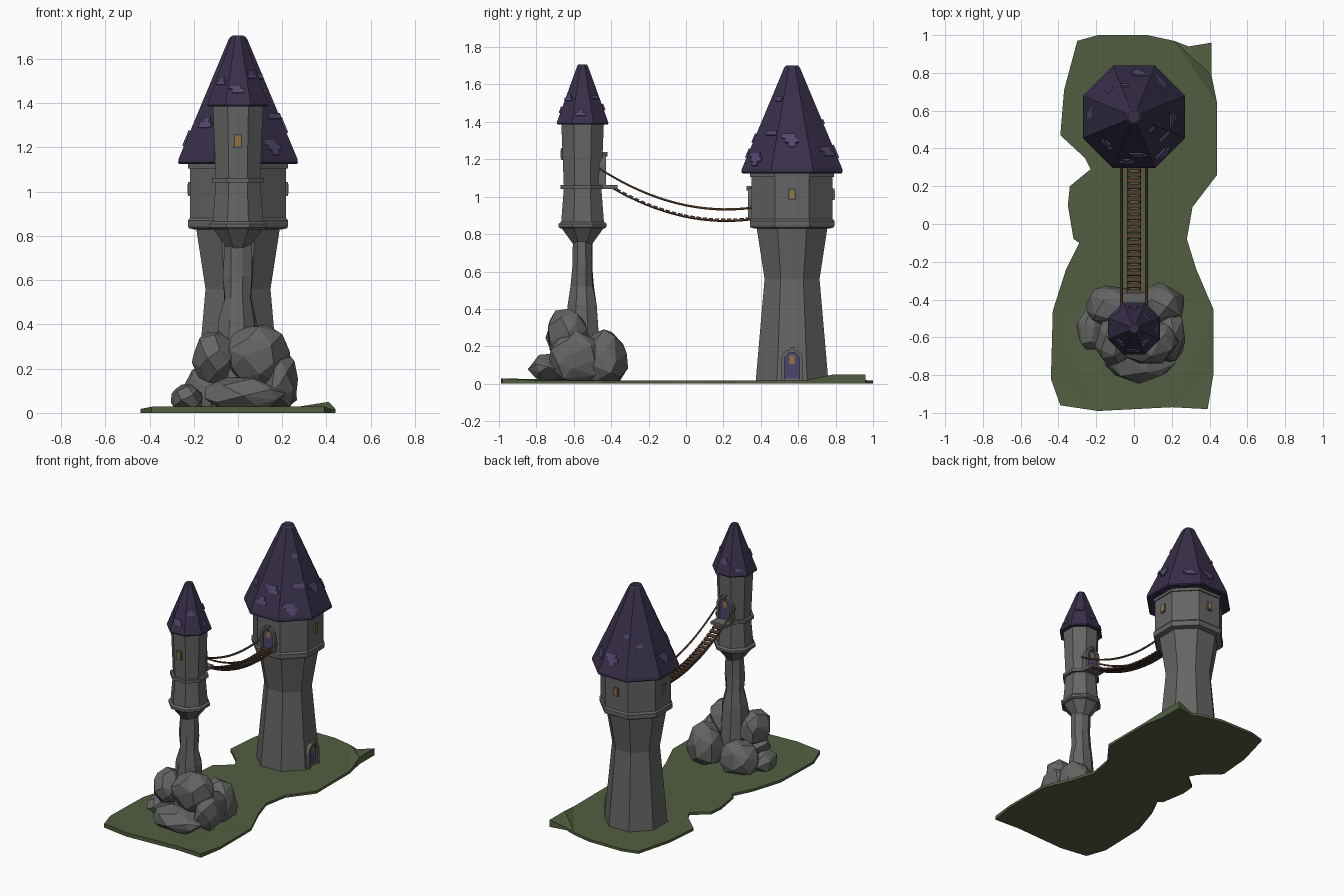
import bpy, bmesh, math, random
from math import sin, cos, pi, radians, atan2
from mathutils import Matrix, Vector

if "Cube" in bpy.data.objects:
    bpy.data.objects.remove(bpy.data.objects["Cube"], do_unlink=True)
random.seed(7)


def material(name, r, g, b):
    m = bpy.data.materials.new(name)
    m.use_nodes = True
    m.diffuse_color = (r, g, b, 1)
    shader = m.node_tree.nodes["Principled BSDF"]
    shader.inputs["Base Color"].default_value = (r, g, b, 1)
    shader.inputs["Roughness"].default_value = 0.9
    return m


stone = material("grey stone", .13, .13, .128)
roof_dark = material("dark purple roof", .04, .029, .068)
roof_light = material("light purple tile", .085, .065, .16)
door_paint = material("purple door", .075, .06, .15)
grass = material("grass green", .085, .112, .052)
wood = material("brown wood", .075, .042, .027)
rope_tan = material("tan rope", .15, .08, .035)
glow = material("amber window", .33, .18, .04)


def finish(name, bm, mat):
    bmesh.ops.recalc_face_normals(bm, faces=bm.faces)
    mesh = bpy.data.meshes.new(name)
    bm.to_mesh(mesh)
    bm.free()
    mesh.materials.append(mat)
    obj = bpy.data.objects.new(name, mesh)
    bpy.context.scene.collection.objects.link(obj)
    return obj


def boxes(name, mat, items):
    """One object out of many boxes, each given as (matrix, size)."""
    bm = bmesh.new()
    for m, size in items:
        bmesh.ops.create_cube(bm, size=1, matrix=m @ Matrix.Diagonal((*size, 1)))
    return finish(name, bm, mat)


def loft(name, mat, rings):
    """Skin a stack of closed rings and cap both ends."""
    bm = bmesh.new()
    rows = [[bm.verts.new(p) for p in ring] for ring in rings]
    n = len(rows[0])
    for low, high in zip(rows, rows[1:]):
        for i in range(n):
            j = (i + 1) % n
            bm.faces.new((low[i], low[j], high[j], high[i]))
    bm.faces.new(rows[0])
    bm.faces.new(rows[-1])
    return finish(name, bm, mat)


def octagon(name, mat, cy, profile):
    """Eight-sided tower piece; profile holds (half width across flats, height)."""
    k = 1 / cos(pi / 8)
    angles = [(i + .5) * pi / 4 for i in range(8)]
    return loft(name, mat, [[(r * k * cos(a), cy + r * k * sin(a), z) for a in angles]
                            for r, z in profile])


def wall_frame(cy, dist, angle, z):
    """Local x runs along the wall, y points out of it, z is up."""
    return (Matrix.Translation((0, cy, z)) @ Matrix.Rotation(radians(angle - 90), 4, 'Z')
            @ Matrix.Translation((0, dist, 0)))


# Grassy ground slab
outline = [(-.3, .97), (-.19, 1), (.07, 1), (.21, .97), (.29, .94), (.41, .96), (.41, .79),
           (.44, .64), (.44, .26), (.31, .09), (.28, -.08), (.33, -.24), (.42, -.45),
           (.42, -.8), (.39, -.98), (.2, -.97), (-.19, -.99), (-.39, -.96), (-.44, -.82),
           (-.43, -.46), (-.36, -.24), (-.29, -.1), (-.32, -.08), (-.35, .1), (-.34, .2),
           (-.23, .29), (-.26, .35), (-.39, .47), (-.37, .71)]
bm = bmesh.new()
base = bm.faces.new([bm.verts.new((x, y, 0)) for x, y in outline])
top = bmesh.ops.extrude_face_region(bm, geom=[base])["geom"]
for v in [g for g in top if isinstance(g, bmesh.types.BMVert)]:
    v.co.z = .018
    if v.co.x > .4 and v.co.y > .7:
        v.co.z = .05
    elif v.co.y < -.9:
        v.co.z = .028
bmesh.ops.triangulate(bm, faces=[f for f in bm.faces if len(f.verts) > 4])
finish("ground", bm, grass)

# Large tower
BIG, SMALL = .567, -.553
octagon("large_tower_shaft", stone, BIG, [(.195, .005), (.147, .56), (.19, .84)])
octagon("large_tower_lower_ring", stone, BIG,
        [(.2, .83), (.222, .835), (.226, .845), (.226, .87), (.217, .882)])
octagon("large_tower_gallery", stone, BIG, [(.217, .87), (.217, 1.12)])
octagon("large_tower_upper_ring", stone, BIG, [(.225, 1.105), (.225, 1.13)])
octagon("large_roof", roof_dark, BIG,
        [(.265, 1.125), (.271, 1.132), (.268, 1.15), (.042, 1.69), (.032, 1.702)])

# Small tower
octagon("small_tower_corbel", stone, SMALL, [(.05, .745), (.118, .84)])
octagon("small_tower_lower_ring", stone, SMALL,
        [(.118, .83), (.128, .838), (.128, .855), (.115, .866)])
octagon("small_tower_body", stone, SMALL, [(.115, .855), (.1, 1.05), (.114, 1.4)])
octagon("small_tower_middle_ring", stone, SMALL, [(.118, 1.04), (.118, 1.062)])
octagon("small_roof", roof_dark, SMALL,
        [(.134, 1.385), (.138, 1.392), (.136, 1.402), (.03, 1.695), (.024, 1.707)])
boxes("balcony", stone, [(Matrix.Translation((0, -.42, 1.052)), (.12, .11, .02))])

# Rocky pillar under the small tower
pillar = []
for rx, ry, z in [(.12, .12, .03), (.1, .1, .25), (.085, .078, .42), (.066, .066, .52),
                  (.07, .06, .62), (.066, .054, .76)]:
    ring = []
    for i in range(8):
        a, s = i * pi / 4 + .3, random.uniform(.9, 1.1)
        ring.append((rx * s * cos(a), SMALL + ry * s * sin(a), z))
    pillar.append(ring)
loft("rock_pillar", stone, pillar)


def boulder(name, center, radii):
    """Convex faceted rock hulled from jittered points on an ellipsoid."""
    bm = bmesh.new()
    n = 30
    for i in range(n):
        h = 1 - 2 * (i + .5) / n
        a = i * 2.4 + random.uniform(-.35, .35)
        s = math.sqrt(1 - h * h)
        d = Vector((s * cos(a), s * sin(a), h)) * random.uniform(.93, 1.08)
        p = [c + r * t for c, r, t in zip(center, radii, d)]
        bm.verts.new((p[0], p[1], max(p[2], .012)))
    hull = bmesh.ops.convex_hull(bm, input=bm.verts)
    loose = {g for g in hull["geom_interior"] if isinstance(g, bmesh.types.BMVert)}
    bmesh.ops.delete(bm, geom=list(loose), context='VERTS')
    bmesh.ops.dissolve_limit(bm, angle_limit=radians(9), verts=bm.verts, edges=bm.edges)
    finish(name, bm, stone)


# Boulder pile
boulder("boulder_front_top", (.09, -.63, .26), (.15, .12, .15))
boulder("boulder_left_top", (-.11, -.62, .25), (.095, .14, .12))
boulder("boulder_front_low", (.03, -.72, .08), (.18, .12, .085))
boulder("boulder_side_low", (-.23, -.56, .06), (.075, .11, .07))
boulder("boulder_right", (.19, -.59, .14), (.085, .15, .14))
boulder("boulder_back_right", (.14, -.43, .13), (.135, .12, .155))
boulder("boulder_back_left", (-.12, -.44, .1), (.14, .12, .13))


# Arched doors
def arch(half, height):
    spring = height - half
    return ([(-half, 0)] + [(-half * cos(t * pi / 6), spring + half * sin(t * pi / 6))
                            for t in range(7)] + [(half, 0)])


def door(name, cy, dist, angle, z):
    m = wall_frame(cy, dist, angle, z)
    inner, outer = arch(.041, .15), arch(.059, .168)
    bm = bmesh.new()
    rows = [[bm.verts.new((x, -.04, h)) for x, h in row] for row in (inner, outer)]
    strip = [bm.faces.new((rows[0][i], rows[0][i + 1], rows[1][i + 1], rows[1][i]))
             for i in range(len(inner) - 1)]
    out = bmesh.ops.extrude_face_region(bm, geom=strip)["geom"]
    moved = [g for g in out if isinstance(g, bmesh.types.BMVert)]
    bmesh.ops.translate(bm, verts=moved, vec=(0, .06, 0))
    bm.transform(m)
    finish(name + "_frame", bm, stone)
    loft(name + "_panel", door_paint,
         [[m @ Vector((x, y, h)) for x, h in inner] for y in (-.04, .006)])
    boxes(name + "_keystone", stone,
          [(m @ Matrix.Translation((0, .005, .165)), (.024, .045, .022))])
    boxes(name + "_window", glow,
          [(m @ Matrix.Translation((0, .007, .11)), (.027, .008, .045))])


door("ground_door", BIG, .187, 0, .018)
door("large_tower_bridge_door", BIG, .215, -90, .88)
door("small_tower_bridge_door", SMALL, .105, 90, 1.062)

# Small framed windows
spots = [wall_frame(BIG, .217, a, 1.012) for a in (0, 90, 180)]
spots.append(wall_frame(SMALL, .107, -90, 1.228))
boxes("window_frames", stone, [(s, (.038, .018, .062)) for s in spots])
boxes("window_panes", glow,
      [(s @ Matrix.Translation((0, .007, 0)), (.022, .009, .044)) for s in spots])

# Patches of lighter tiles lying on the roof facets
CLUSTER = [(-.5, 0), (.5, 0), (0, 1), (1, 1), (0, -1)]


def tiles(name, cy, low, high, width, patches):
    (r0, z0), (r1, z1) = low, high
    lean = Matrix.Rotation(atan2(r0 - r1, z1 - z0), 4, 'X')
    items = []
    for angle, side, z, count in patches:
        r = r0 + (r1 - r0) * (z - z0) / (z1 - z0)
        m = wall_frame(cy, r, angle, z) @ lean
        for u, v in CLUSTER[:count]:
            spot = Matrix.Translation((side + u * width, .002, v * width * .66))
            items.append((m @ spot, (width, .012, width * .68)))
    boxes(name, roof_light, items)


tiles("large_roof_tiles", BIG, (.268, 1.15), (.042, 1.69), .038,
      [(0, 0, 1.3, 5), (-45, .02, 1.2, 5), (-45, -.04, 1.34, 2), (-90, .04, 1.22, 3),
       (-90, -.03, 1.3, 4), (-45, 0, 1.52, 1), (45, -.04, 1.23, 4), (90, .02, 1.24, 5),
       (90, -.03, 1.4, 1), (135, .03, 1.34, 1), (180, .01, 1.24, 5), (225, 0, 1.3, 3)])
tiles("small_roof_tiles", SMALL, (.136, 1.402), (.03, 1.695), .027,
      [(-90, 0, 1.455, 4), (-45, .01, 1.52, 3), (0, .01, 1.44, 3), (225, 0, 1.49, 3),
       (90, 0, 1.47, 3), (135, 0, 1.43, 2), (45, 0, 1.53, 2)])


# Sagging rope bridge
def deck(y):
    return .872 + .475 * (y - .215) ** 2


planks = []
COUNT = 22
for i in range(COUNT):
    y = -.36 + .69 * i / (COUNT - 1)
    pitch = Matrix.Rotation(atan2(.95 * (y - .215), 1), 4, 'X')
    planks.append((Matrix.Translation((0, y, deck(y) + .006)) @ pitch, (.074, .024, .009)))
boxes("bridge_planks", wood, planks)


def rope(name, x, start, end, lift, radius, mat):
    rings = []
    for i in range(17):
        y = start + (end - start) * i / 16
        rings.append([(x + radius * cos(a), y, deck(y) + lift + radius * sin(a))
                      for a in (j * pi / 3 for j in range(6))])
    loft(name, mat, rings)


for side, label in ((1, "left"), (-1, "right")):
    rope(label + "_deck_rope", side * .03, -.4, .36, -.002, .006, wood)
    rope(label + "_hand_rope", side * .066, -.465, .36, .06, .007, rope_tan)
